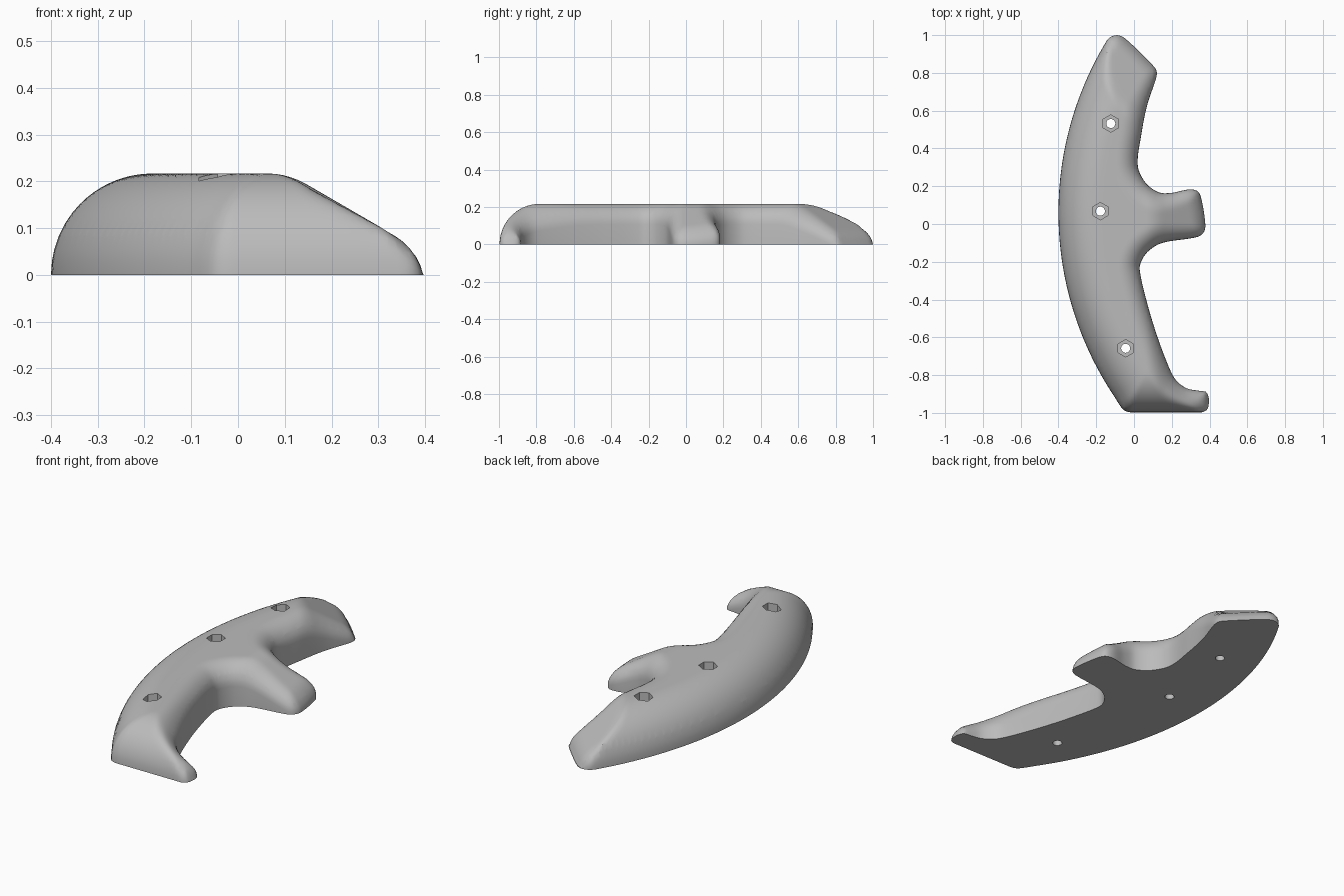
import bpy, bmesh, math
from mathutils import Vector
from mathutils.kdtree import KDTree

cube = bpy.data.objects.get("Cube")
if cube:
    bpy.data.objects.remove(cube, do_unlink=True)

TOP = 0.217          # height of the flat crown
STEP = 0.015         # surface grid spacing

grey = bpy.data.materials.new("plain_grey")
grey.use_nodes = True
colour = (0.5, 0.5, 0.5, 1)
grey.diffuse_color = colour
grey.node_tree.nodes["Principled BSDF"].inputs["Base Color"].default_value = colour


def spline(points, spacing):
    """Smooth curve through the points, sampled at about the given spacing."""
    pts = [Vector(p) for p in points]
    pts = [2 * pts[0] - pts[1]] + pts + [2 * pts[-1] - pts[-2]]
    out = []
    for a, b, c, d in zip(pts, pts[1:], pts[2:], pts[3:]):
        n = max(1, round((c - b).length / spacing))
        chord = (c - b).length
        m1 = (c - a) * chord / ((b - a).length + chord)
        m2 = (d - b) * chord / ((d - c).length + chord)
        for i in range(n):
            t = i / n
            out.append(b * (1 + 2 * t) * (1 - t) ** 2 + m1 * t * (1 - t) ** 2
                       + c * t * t * (3 - 2 * t) + m2 * t * t * (t - 1))
    return out + [pts[-2]]


def distance_tree(path):
    """Nearest-point lookup along a polyline."""
    dense = []
    for a, b in zip(path, path[1:]):
        n = max(1, round((b - a).length / 0.001))
        dense += [a.lerp(b, i / n) for i in range(n)]
    dense.append(path[-1])
    tree = KDTree(len(dense))
    for i, p in enumerate(dense):
        tree.insert((p.x, p.y, 0), i)
    tree.balance()
    return tree


def smooth_min(a, b, k):
    if k <= 0:
        return min(a, b)
    h = max(k - abs(a - b), 0) / k
    return min(a, b) - h * h * k / 4


def round_over(d, r):
    """Quarter circle rising from 0 at the edge to r."""
    d = min(d, r)
    return math.sqrt(max(0, r * r - (r - d) ** 2))


# Outline: domed back arc with the foot, then the grip side
back = [Vector((1.35 - 1.75 * math.cos(a), 0.06 + 1.75 * math.sin(a)))
        for a in [0.548 - i * 0.0192 for i in range(60)]]
foot = spline([back[-1], (-0.055, -0.985), (-0.02, -0.997)], 0.015)
foot += [Vector((x / 100, -0.997)) for x in range(0, 37, 2)]
outer = back + foot[1:]
grip = [outer[-1], (0.385, -0.985), (0.395, -0.96), (0.395, -0.915), (0.38, -0.888),
        (0.345, -0.883), (0.28, -0.87), (0.225, -0.83), (0.19, -0.77), (0.125, -0.6),
        (0.07, -0.42), (0.03, -0.24), (0.042, -0.19), (0.08, -0.14), (0.15, -0.1),
        (0.33, -0.07), (0.365, -0.05), (0.378, -0.01), (0.355, 0.14), (0.335, 0.175),
        (0.29, 0.183), (0.2, 0.165), (0.13, 0.168), (0.06, 0.22), (0.02, 0.31),
        (0.04, 0.48), (0.07, 0.63), (0.118, 0.775), (0.12, 0.81), (0.1, 0.84),
        (-0.05, 0.985), (-0.09, 1), (-0.125, 0.99), back[0]]
inner = spline(grip, 0.015)
outer_tree, inner_tree = distance_tree(outer), distance_tree(inner)


def height(x, y):
    """Crown with two ramps, a rounded grip edge and a domed back."""
    finger_ramp = 0.279 - 0.58 * x
    upper_ramp = 0.488 - 0.457 * x - 0.479 * y
    crown = smooth_min(TOP, smooth_min(finger_ramp, upper_ramp, 0.02), 0.025)
    d_in = inner_tree.find((x, y, 0))[2]
    d_out = outer_tree.find((x, y, 0))[2]
    r = 0.06 + 0.05 * min(1, max(0, (crown - 0.06) / (TOP - 0.06)))
    z = crown - r + round_over(d_in, r)
    z = smooth_min(z, round_over(d_out, TOP), min(0.03, TOP - z))
    return max(z, 0.001)


# Grip body: flat base, walls and a finely divided top
bm = bmesh.new()
base = bm.faces.new([bm.verts.new((p.x, p.y, 0)) for p in outer[:-1] + inner[:-1]])
ext = bmesh.ops.extrude_face_region(bm, geom=[base], use_keep_orig=True)["geom"]
top = next(g for g in ext if isinstance(g, bmesh.types.BMFace))
top_verts = set(top.verts)
for v in top_verts:
    v.co.z = 0.001
bm.normal_update()
for inset in (0.002, 0.005, 0.009):
    bmesh.ops.inset_region(bm, faces=[top], thickness=inset,
                           use_boundary=True, use_even_offset=True)
    top_verts |= set(top.verts)
geom = [top] + list(top.edges) + list(top.verts)
for axis, reach in ((0, 0.4), (1, 1.0)):
    normal = Vector((0, 0, 0))
    normal[axis] = 1
    for i in range(1, int(2 * reach / STEP) + 1):
        cut = bmesh.ops.bisect_plane(bm, geom=geom, dist=0.0001, plane_no=normal,
                                     plane_co=normal * (i * STEP - reach + 0.0013))
        geom = cut["geom"]
for v in bm.verts:
    if v.co.z > 0.0005:
        v.co.z = height(v.co.x, v.co.y)
bmesh.ops.triangulate(bm, faces=[f for f in bm.faces if len(f.verts) > 4])
bmesh.ops.recalc_face_normals(bm, faces=bm.faces)
mesh = bpy.data.meshes.new("grip_body")
bm.to_mesh(mesh)
bm.free()
mesh.materials.append(grey)
body = bpy.data.objects.new("grip_body", mesh)
bpy.context.collection.objects.link(body)

# Bolt holes with hexagonal nut pockets
bm = bmesh.new()
pocket_bm = bmesh.new()


def add_prism(target, sides, radius, x, y, low, high):
    made = bmesh.ops.create_cone(target, cap_ends=True, segments=sides, radius1=radius,
                                 radius2=radius, depth=high - low)["verts"]
    bmesh.ops.translate(target, verts=made, vec=(x, y, (low + high) / 2))


for x, y in ((-0.123, 0.532), (-0.178, 0.068), (-0.044, -0.658)):
    add_prism(bm, 24, 0.024, x, y, -0.1, 0.4)
    add_prism(pocket_bm, 6, 0.046, x, y, 0.12, 0.4)

for name, source in (("bolt_hole_cutter", bm), ("nut_pocket_cutter", pocket_bm)):
    data = bpy.data.meshes.new(name)
    source.to_mesh(data)
    source.free()
    data.materials.append(grey)
    cutter = bpy.data.objects.new(name, data)
    cutter.hide_render = True
    bpy.context.collection.objects.link(cutter)
    mod = body.modifiers.new(name, "BOOLEAN")
    mod.operation = "DIFFERENCE"
    mod.solver = "EXACT"
    mod.object = cutter
    bpy.context.view_layer.objects.active = body
    bpy.ops.object.modifier_apply(modifier=name)
    bpy.data.objects.remove(cutter, do_unlink=True)

bpy.ops.object.select_all(action="DESELECT")
body.select_set(True)
bpy.context.view_layer.objects.active = body
bpy.ops.object.shade_smooth_by_angle(angle=math.radians(35))
